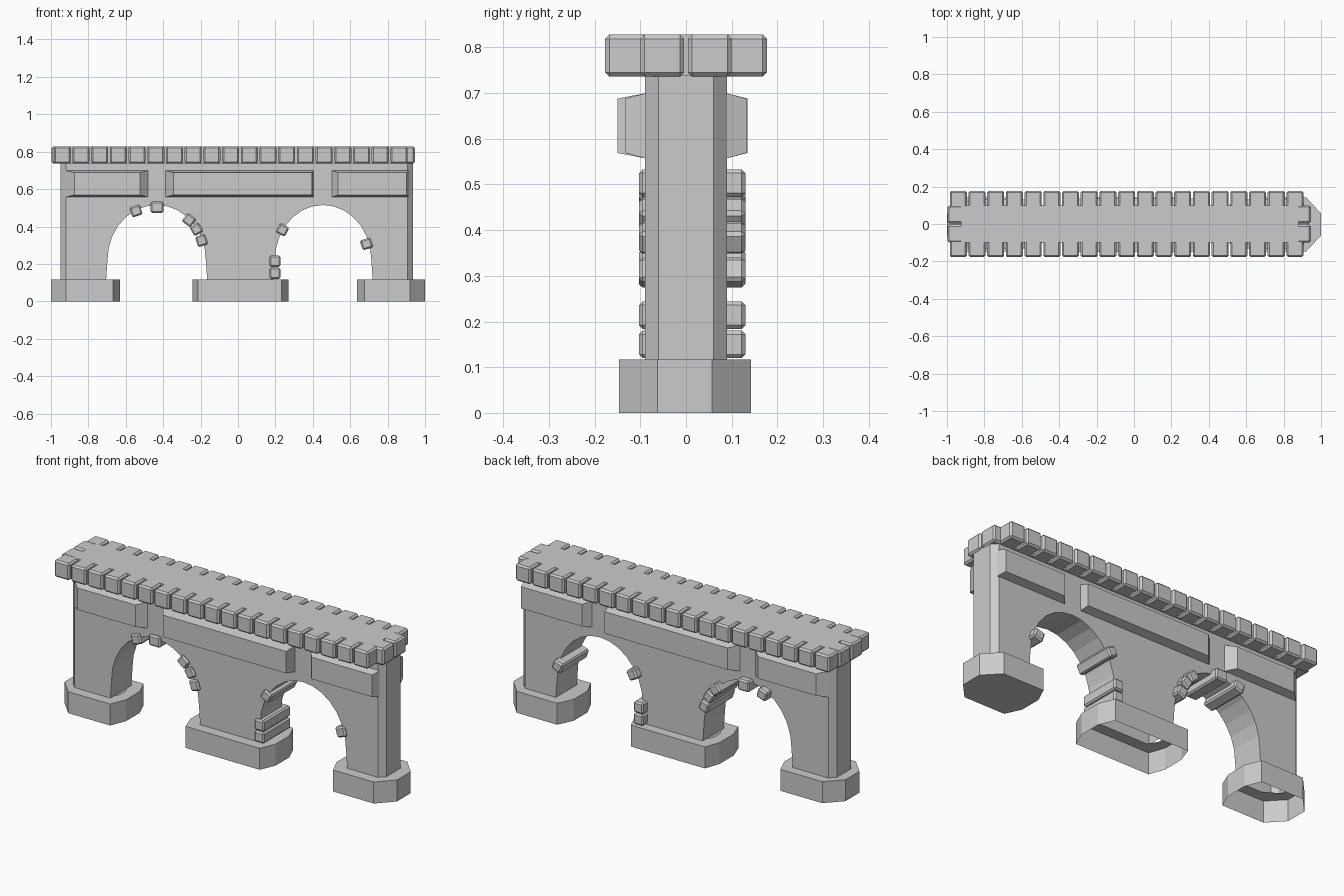
import bpy, bmesh
from math import sin, cos, pi, radians
from mathutils import Matrix, Vector

if "Cube" in bpy.data.objects:
    bpy.data.objects.remove(bpy.data.objects["Cube"])


def finish(bm, name):
    bmesh.ops.recalc_face_normals(bm, faces=bm.faces)
    me = bpy.data.meshes.new(name)
    bm.to_mesh(me)
    bm.free()
    ob = bpy.data.objects.new(name, me)
    bpy.context.collection.objects.link(ob)
    return ob


def extruded(points, direction):
    """Closed prism from an outline of 3D points."""
    bm = bmesh.new()
    face = bm.faces.new([bm.verts.new(p) for p in points])
    ext = bmesh.ops.extrude_face_region(bm, geom=[face], use_keep_orig=True)
    moved = [g for g in ext["geom"] if isinstance(g, bmesh.types.BMVert)]
    bmesh.ops.translate(bm, vec=direction, verts=moved)
    bmesh.ops.recalc_face_normals(bm, faces=bm.faces)
    return bm


def block(name, x0, x1, y0, y1, z0, z1, bevel=0.0, turn=0.0):
    bm = bmesh.new()
    bmesh.ops.create_cube(bm, size=1)
    bmesh.ops.scale(bm, vec=(x1 - x0, y1 - y0, z1 - z0), verts=bm.verts)
    if bevel:
        bmesh.ops.bevel(bm, geom=bm.edges[:], offset=bevel, segments=1, affect='EDGES')
    bmesh.ops.rotate(bm, matrix=Matrix.Rotation(radians(turn), 3, 'Y'), verts=bm.verts)
    bmesh.ops.translate(bm, vec=((x0 + x1) / 2, (y0 + y1) / 2, (z0 + z1) / 2), verts=bm.verts)
    return finish(bm, name)


# Wall with two arched openings
FOOT, LEFT, RIGHT, TOP = 0.117, -0.95, 0.936, 0.74


def arch(cx, half, spring=0.22, top=0.515, steps=14):
    pts = [(cx - half, FOOT)]
    for i in range(steps + 1):
        a = pi - pi * i / steps
        pts.append((cx + (half - 0.007) * cos(a), spring + (top - spring) * sin(a)))
    return pts + [(cx + half, FOOT)]


outline = [(LEFT, FOOT)] + arch(-0.435, 0.27) + arch(0.455, 0.265)
outline += [(RIGHT, FOOT), (RIGHT, TOP), (LEFT, TOP)]
bm = extruded([(x, -0.09, z) for x, z in outline], (0, 0.18, 0))
corners = [e for e in bm.edges
           if all(v.co.x < LEFT + 0.001 or v.co.x > RIGHT - 0.001 for v in e.verts)
           and abs(e.verts[0].co.z - e.verts[1].co.z) > 0.3]
bmesh.ops.bevel(bm, geom=corners, offset=0.03, segments=1, affect='EDGES')
under = [f for f in bm.faces if all(abs(v.co.z - FOOT) < 1e-4 for v in f.verts)]
bmesh.ops.delete(bm, geom=under, context='FACES_ONLY')
finish(bm, "arched_wall")


# Chamfered pier feet, two of them hollow underneath
def foot(name, x0, x1, c0, c1, hollow):
    y0, y1, cy = -0.147, 0.142, 0.085

    def ring(dx, dy):
        a, b, f, k = x0 + dx, x1 - dx, y0 + dy, y1 - dy
        return [(a, f + cy - dy / 2), (a + c0, f), (b - c1, f), (b, f + cy - dy / 2),
                (b, k - cy + dy / 2), (b - c1, k), (a + c0, k), (a, k - cy + dy / 2)]
    if not hollow:
        return finish(extruded([(x, y, 0) for x, y in ring(0, 0)], (0, 0, FOOT)), name)
    bm = bmesh.new()
    loops = [[bm.verts.new((x, y, z)) for x, y in pts] for pts, z in
             ((ring(0, 0), 0), (ring(0, 0), FOOT), (ring(0.06, 0.06), FOOT))]
    for a, b in zip(loops, loops[1:]):
        for i in range(8):
            j = (i + 1) % 8
            bm.faces.new((a[i], a[j], b[j], b[i]))
    return finish(bm, name)


foot("left_pier_foot", -1.0, -0.632, 0.08, 0.035, True)
foot("middle_pier_foot", -0.243, 0.27, 0.03, 0.037, True)
foot("right_pier_foot", 0.636, 1.0, 0.04, 0.08, False)


# Raised panels with sloping borders, front and back
def panel(name, x0, x1, in0, in1, side, depth):
    bm = bmesh.new()
    outer = [(x0, 0.557), (x1, 0.557), (x1, 0.7), (x0, 0.7)]
    inner = [(x0 + in0, 0.569), (x1 - in1, 0.569), (x1 - in1, 0.688), (x0 + in0, 0.688)]
    a = [bm.verts.new((x, side * 0.088, z)) for x, z in outer]
    b = [bm.verts.new((x, side * depth, z)) for x, z in inner]
    for i in range(4):
        j = (i + 1) % 4
        bm.faces.new((a[i], a[j], b[j], b[i]))
    bm.faces.new(b)
    bm.faces.new(a[::-1])
    finish(bm, name)


for side, word in ((-1, "front"), (1, "back")):
    panel(word + "_left_panel", -0.925, -0.48, 0.05, 0.045, side, 0.132)
    panel(word + "_middle_panel", -0.39, 0.405, 0.045, 0.01, side, 0.15 if side < 0 else 0.135)
    panel(word + "_right_panel", 0.5, 0.915, 0.035, 0.015, side, 0.132)

# Deck slab and coping blocks around it
Z0, Z1 = 0.736, 0.828
block("deck_slab", -0.925, 0.88, -0.1, 0.1, Z0, Z1)
for i in range(19):
    x = -0.985 + 0.1 * i
    block("front_coping_block", x, x + 0.091, -0.177, -0.085, Z0, Z1, 0.009)
    block("back_coping_block", x, x + 0.091, 0.085, 0.177, Z0, Z1, 0.009)
for y0, y1 in ((-0.1, -0.004), (0.004, 0.1)):
    block("left_coping_block", -0.997, -0.9, y0, y1, Z0, Z1, 0.009)
    block("right_coping_block", 0.85, 0.945, y0, y1, Z0, Z1, 0.009)

# Loose stones running through the arch lining: x, z, width, height, turn
stones = [(-0.545, 0.483, 0.058, 0.055, -18), (-0.433, 0.503, 0.07, 0.06, 0),
          (-0.262, 0.434, 0.058, 0.055, 38), (-0.222, 0.385, 0.055, 0.055, 60),
          (-0.195, 0.325, 0.055, 0.058, -18), (0.198, 0.214, 0.058, 0.06, 0),
          (0.198, 0.15, 0.058, 0.06, 0), (0.238, 0.382, 0.055, 0.055, 28),
          (0.687, 0.307, 0.058, 0.055, -18)]
for x, z, w, h, turn in stones:
    block("arch_stone", x - w / 2, x + w / 2, -0.103, 0.13, z - h / 2, z + h / 2, 0.008, turn)
